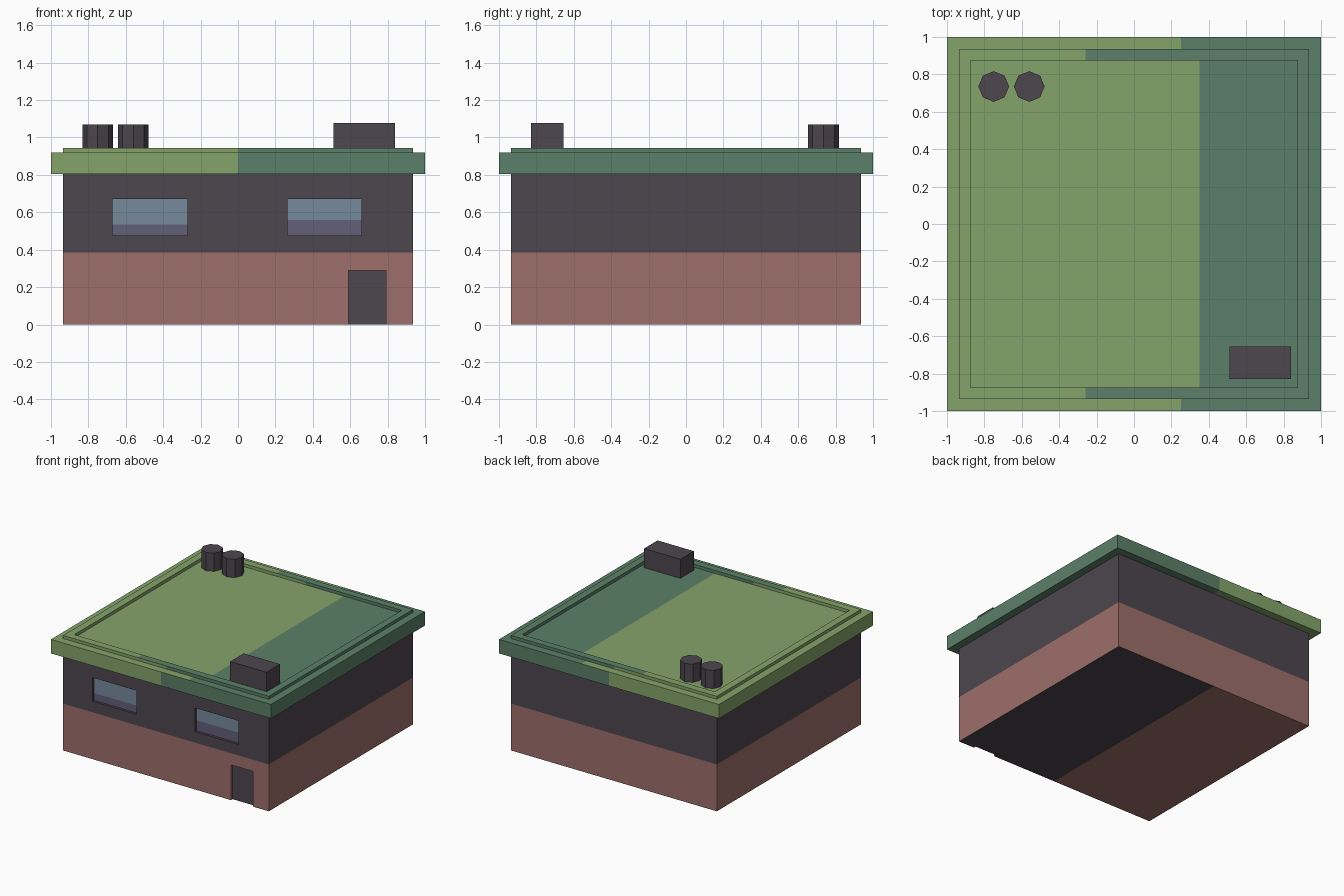
import bpy, bmesh, math
from mathutils import Vector

if "Cube" in bpy.data.objects:
    bpy.data.objects.remove(bpy.data.objects["Cube"])


def lin(c):
    c /= 255
    return c / 12.92 if c <= 0.04045 else ((c + 0.055) / 1.055) ** 2.4


def material(name, r, g, b):
    m = bpy.data.materials.new(name)
    m.diffuse_color = (lin(r), lin(g), lin(b), 1)
    m.use_nodes = True
    m.node_tree.nodes["Principled BSDF"].inputs["Base Color"].default_value = m.diffuse_color
    return m


LIGHT = material("light_green", 132, 164, 106)
DARK = material("dark_green", 91, 128, 104)
CHARCOAL = material("charcoal", 77, 70, 78)
BRICK = material("brick_red", 158, 111, 107)
BLUE = material("glass_blue", 118, 138, 156)
PURPLE = material("glass_purple", 99, 95, 122)


def finish(name, bm, mats):
    me = bpy.data.meshes.new(name)
    bm.normal_update()
    bm.to_mesh(me)
    bm.free()
    for m in mats:
        me.materials.append(m)
    ob = bpy.data.objects.new(name, me)
    bpy.context.collection.objects.link(ob)
    return ob


def box_mesh(x0, x1, y0, y1, z0, z1):
    bm = bmesh.new()
    bmesh.ops.create_cube(bm, size=1)
    lo, hi = Vector((x0, y0, z0)), Vector((x1, y1, z1))
    for v in bm.verts:
        v.co = Vector([lo[i] if v.co[i] < 0 else hi[i] for i in range(3)])
    return bm


def box(name, mats, *size):
    return finish(name, box_mesh(*size), mats)


def split(bm, faces, co, no):
    geom = set(faces)
    for f in faces:
        geom.update(f.edges)
        geom.update(f.verts)
    bmesh.ops.bisect_plane(bm, geom=list(geom), plane_co=co, plane_no=no, dist=1e-5)


W, DEPTH, BAND = 0.935, 0.025, 0.385
BACK = -W + DEPTH          # y of the recessed door and glass

# Walls: brick lower storey, charcoal upper storey, two-tone underside
bm = box_mesh(-W, W, -W, W, 0, 0.805)
split(bm, bm.faces[:], (0, 0, BAND), (0, 0, 1))
split(bm, [f for f in bm.faces if f.calc_center_median().z < 0.01], (0, 0, 0), (1, 0, 0))
for f in bm.faces:
    c = f.calc_center_median()
    f.material_index = int(c.z > BAND or (c.z < 0.01 and c.x > 0))
walls = finish("walls", bm, [BRICK, CHARCOAL])

# Recesses for windows and door: x0, x1, z0, z1, reveal material index
WINDOWS = [("left_window", -0.67, -0.27, 0.475, 0.67, 0.535),
           ("right_window", 0.265, 0.66, 0.475, 0.67, 0.56)]
cuts = [w[1:5] + (1,) for w in WINDOWS] + [(0.59, 0.79, -0.1, 0.29, 0)]
for x0, x1, z0, z1, idx in cuts:
    cutter = box("recess_cutter", [BRICK, CHARCOAL], x0, x1, -1.1, BACK, z0, z1)
    cutter.hide_render = True
    for p in cutter.data.polygons:
        p.material_index = idx
    mod = walls.modifiers.new("recess", 'BOOLEAN')
    mod.operation, mod.solver, mod.object = 'DIFFERENCE', 'EXACT', cutter
    bpy.context.view_layer.objects.active = walls
    bpy.ops.object.modifier_apply(modifier=mod.name)
    bpy.data.objects.remove(cutter)

# Glass panes in two tones, and the door leaf
for name, x0, x1, z0, z1, zs in WINDOWS:
    box(name + "_upper_pane", [BLUE], x0, x1, BACK - 0.004, BACK, zs, z1)
    box(name + "_lower_pane", [PURPLE], x0, x1, BACK - 0.004, BACK, z0, zs)
box("door", [CHARCOAL], 0.59, 0.79, BACK - 0.004, BACK, 0, 0.29)

# Roof: square rings (half width, height), each strip with its own colour split in x
RINGS = [(W, 0.805), (1, 0.805), (1, 0.92), (W, 0.92), (W, 0.945), (0.875, 0.945), (0.875, 0.92)]
SPLITS = [0, 0, 0.25, 0, -0.26, 0, 0.35]
bm = bmesh.new()
layer = bm.faces.layers.int.new("strip")
loops = [[bm.verts.new((h * sx, h * sy, z)) for sx, sy in ((-1, -1), (1, -1), (1, 1), (-1, 1))]
         for h, z in RINGS]
for k, (a, b) in enumerate(zip(loops, loops[1:])):
    for i in range(4):
        j = (i + 1) % 4
        bm.faces.new((a[i], a[j], b[j], b[i]))[layer] = k
bm.faces.new(loops[-1])[layer] = len(loops) - 1
for k, xs in enumerate(SPLITS):
    split(bm, [f for f in bm.faces if f[layer] == k], (xs, 0, 0), (1, 0, 0))
for f in bm.faces:
    f.material_index = int(f.calc_center_bounds().x > SPLITS[f[layer]])
bm.faces.layers.int.remove(layer)
finish("roof", bm, [LIGHT, DARK])

# Rooftop box and two octagonal vents
box("roof_unit", [CHARCOAL], 0.51, 0.84, -0.83, -0.655, 0.92, 1.077)
for i, x in enumerate((-0.75, -0.56)):
    bm = bmesh.new()
    bmesh.ops.create_cone(bm, cap_ends=True, segments=8, radius1=0.082, radius2=0.082, depth=0.15)
    bmesh.ops.translate(bm, verts=bm.verts, vec=(x, 0.735, 0.995))
    finish(f"roof_vent_{i + 1}", bm, [CHARCOAL])
